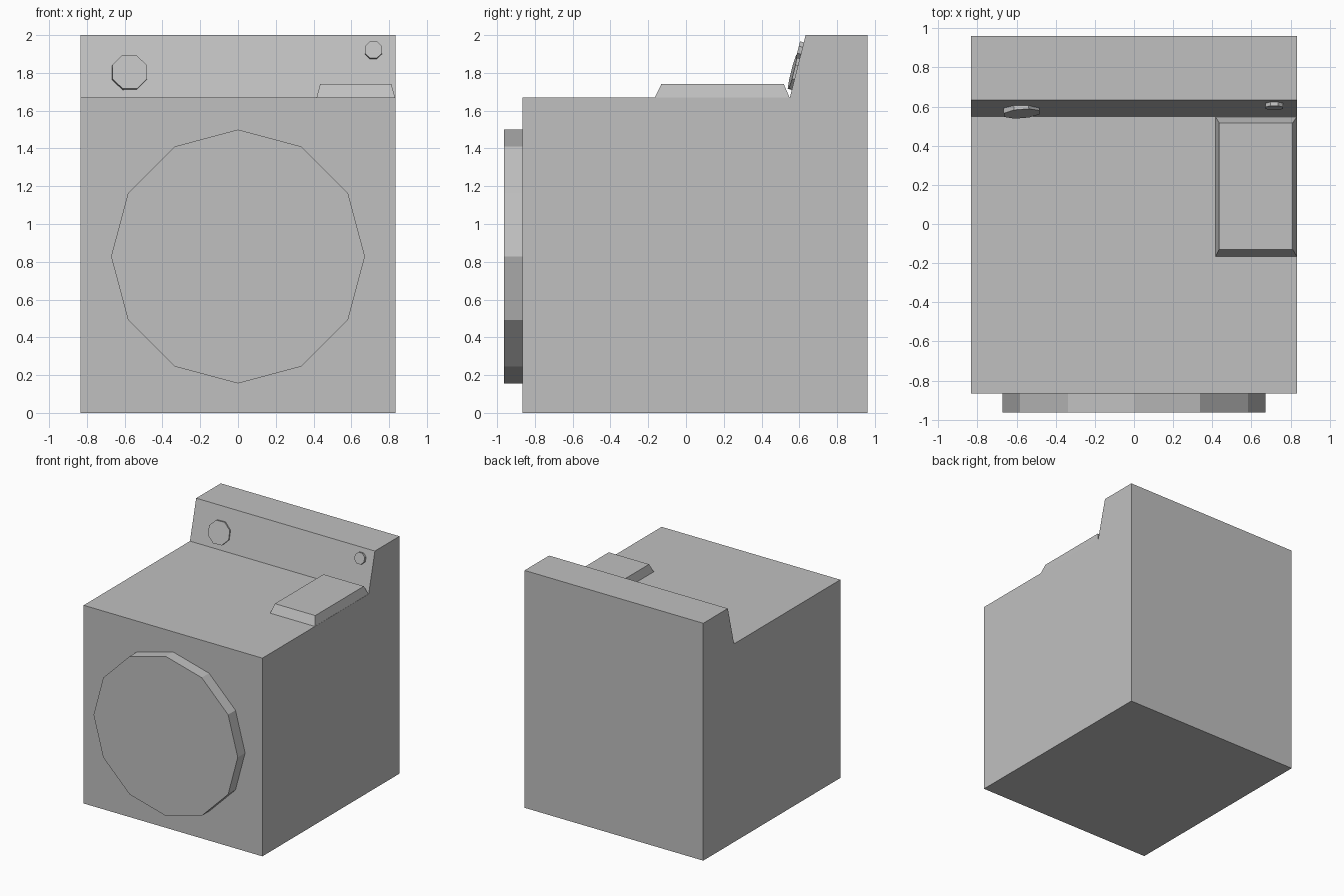
import bpy, bmesh, math
from mathutils import Matrix, Vector

if "Cube" in bpy.data.objects:
    bpy.data.objects.remove(bpy.data.objects["Cube"])

grey = bpy.data.materials.new("light_grey")
grey.diffuse_color = (0.53, 0.53, 0.53, 1)
grey.use_nodes = True
grey.node_tree.nodes["Principled BSDF"].inputs["Base Color"].default_value = grey.diffuse_color


def finish(name, bm):
    """Turn a bmesh into a flat-shaded grey object."""
    bmesh.ops.recalc_face_normals(bm, faces=bm.faces)
    mesh = bpy.data.meshes.new(name)
    bm.to_mesh(mesh)
    bm.free()
    mesh.materials.append(grey)
    obj = bpy.data.objects.new(name, mesh)
    bpy.context.collection.objects.link(obj)
    return obj


def disc(name, sides, radius, depth, centre, tilt, yaw=0.0, spin=0.0):
    """Short prism whose axis is tilted from +z towards -y, then yawed."""
    bm = bmesh.new()
    matrix = (Matrix.Translation(centre) @ Matrix.Rotation(yaw, 4, 'Z')
              @ Matrix.Rotation(tilt, 4, 'X') @ Matrix.Rotation(spin, 4, 'Z'))
    bmesh.ops.create_cone(bm, cap_ends=True, segments=sides, radius1=radius,
                          radius2=radius, depth=depth, matrix=matrix)
    return finish(name, bm)


# Cabinet with raised, sloping control panel: side profile pushed across x
W = 0.833
profile = [(-0.865, 0), (0.96, 0), (0.96, 2), (0.633, 2), (0.55, 1.67), (-0.865, 1.67)]
bm = bmesh.new()
side = bm.faces.new([bm.verts.new((-W, y, z)) for y, z in profile])
ext = bmesh.ops.extrude_face_region(bm, geom=[side], use_keep_orig=True)
bmesh.ops.translate(bm, vec=(2 * W, 0, 0),
                    verts=[v for v in ext["geom"] if isinstance(v, bmesh.types.BMVert)])
finish("cabinet", bm)

# Round door on the front
disc("door", 12, 0.672, 0.108, (0, -0.909, 0.828), math.pi / 2)

# Lid on top: a box with its upper face drawn in
bm = bmesh.new()
bmesh.ops.create_cube(bm, size=1)
low, high = (0.415, W, -0.168, 0.55), (0.435, 0.811, -0.13, 0.517)
for v in bm.verts:
    x0, x1, y0, y1 = high if v.co.z > 0 else low
    v.co = Vector((x1 if v.co.x > 0 else x0, y1 if v.co.y > 0 else y0,
                   1.742 if v.co.z > 0 else 1.665))
finish("top_lid", bm)

# Octagonal dial and button on the sloping panel
slope = math.atan2(0.33, 0.083)
for name, x, z, radius, yaw in (("dial", -0.575, 1.80, 0.099, 0.08),
                                ("button", 0.717, 1.918, 0.049, 0.0)):
    y = 0.55 + (z - 1.67) * 0.083 / 0.33
    disc(name, 8, radius, 0.04, (x, y, z), slope, yaw, math.pi / 8)
